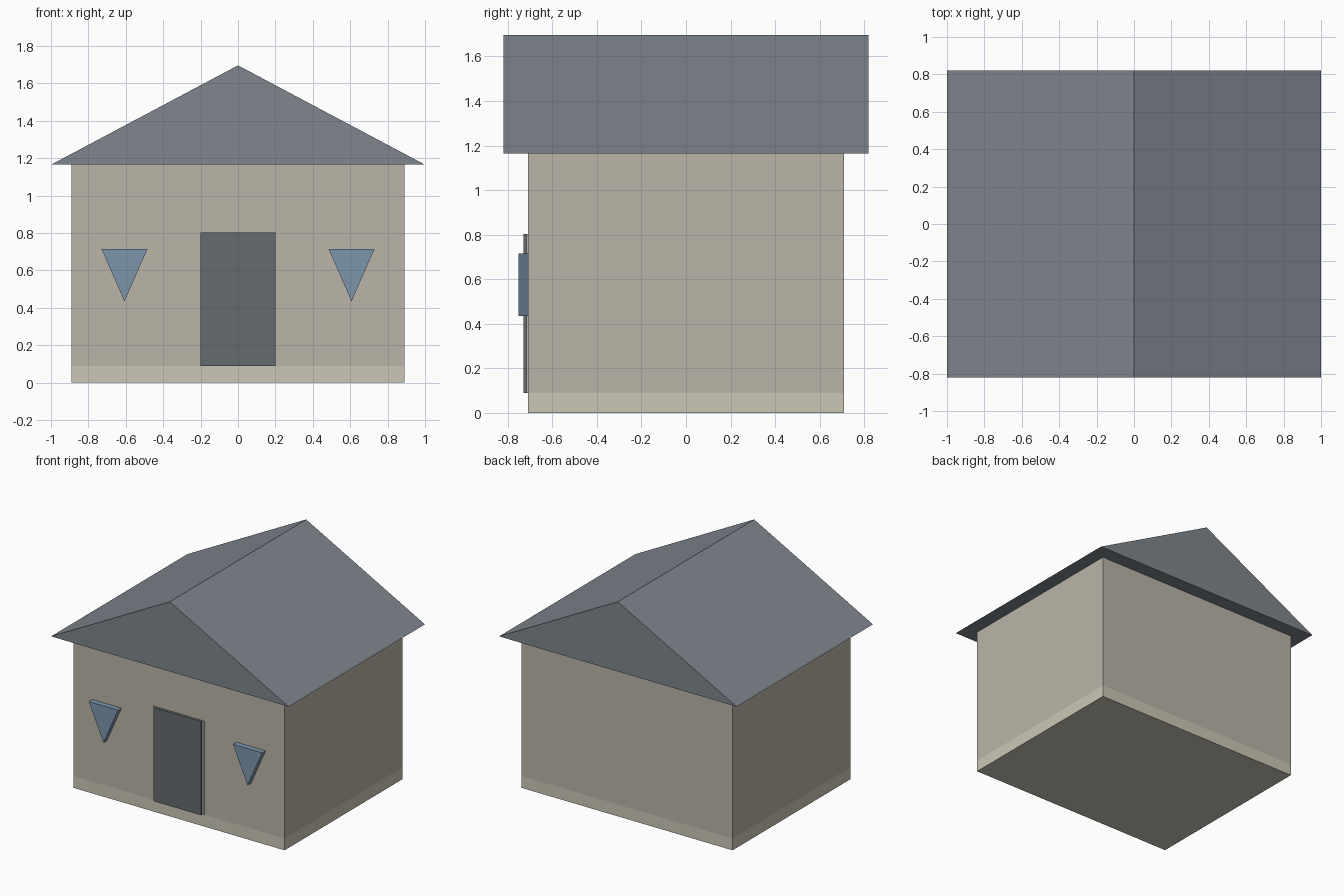
import bpy
import bmesh

if "Cube" in bpy.data.objects:
    bpy.data.objects.remove(bpy.data.objects["Cube"])


def material(name, rgb):
    mat = bpy.data.materials.new(name)
    mat.diffuse_color = (*rgb, 1)
    mat.use_nodes = True
    mat.node_tree.nodes["Principled BSDF"].inputs["Base Color"].default_value = mat.diffuse_color
    return mat


wall_mat = material("wall_plaster", (0.49, 0.46, 0.39))
base_mat = material("base_stone", (0.60, 0.57, 0.46))
roof_mat = material("roof_slate", (0.21, 0.24, 0.27))
door_mat = material("door_grey", (0.13, 0.147, 0.16))
glass_mat = material("window_blue", (0.20, 0.30, 0.41))


def prism(name, profile, y0, y1, mat):
    """Extrude an x-z profile from y0 to y1."""
    bm = bmesh.new()
    face = bm.faces.new([bm.verts.new((x, y0, z)) for x, z in profile])
    ext = bmesh.ops.extrude_face_region(bm, geom=[face])
    verts = [v for v in ext["geom"] if isinstance(v, bmesh.types.BMVert)]
    bmesh.ops.translate(bm, verts=verts, vec=(0, y1 - y0, 0))
    bmesh.ops.recalc_face_normals(bm, faces=bm.faces)
    mesh = bpy.data.meshes.new(name)
    bm.to_mesh(mesh)
    bm.free()
    obj = bpy.data.objects.new(name, mesh)
    bpy.context.collection.objects.link(obj)
    mesh.materials.append(mat)
    return obj


def rect(x0, x1, z0, z1):
    return [(x0, z0), (x1, z0), (x1, z1), (x0, z1)]


BASE, EAVE, RIDGE = 0.09, 1.165, 1.696
FRONT = -0.71

# House body
prism("base", rect(-0.89, 0.89, 0, BASE), FRONT, -FRONT, base_mat)
prism("walls", rect(-0.89, 0.89, BASE, EAVE), FRONT, -FRONT, wall_mat)

# Gable roof with overhang
prism("roof", [(-1, EAVE), (1, EAVE), (0, RIDGE)], -0.82, 0.82, roof_mat)

# Door
prism("door", rect(-0.2, 0.2, BASE, 0.803), -0.73, FRONT, door_mat)

# Door jambs and triangular windows on both sides
for side, s in (("left", -1), ("right", 1)):
    prism(f"door_jamb_{side}", rect(s * 0.2, s * 0.217, BASE, 0.803),
          -0.716, FRONT, wall_mat)
    cx = s * 0.607
    prism(f"window_{side}",
          [(cx - 0.123, 0.715), (cx + 0.123, 0.715), (cx, 0.434)],
          -0.752, FRONT, glass_mat)
